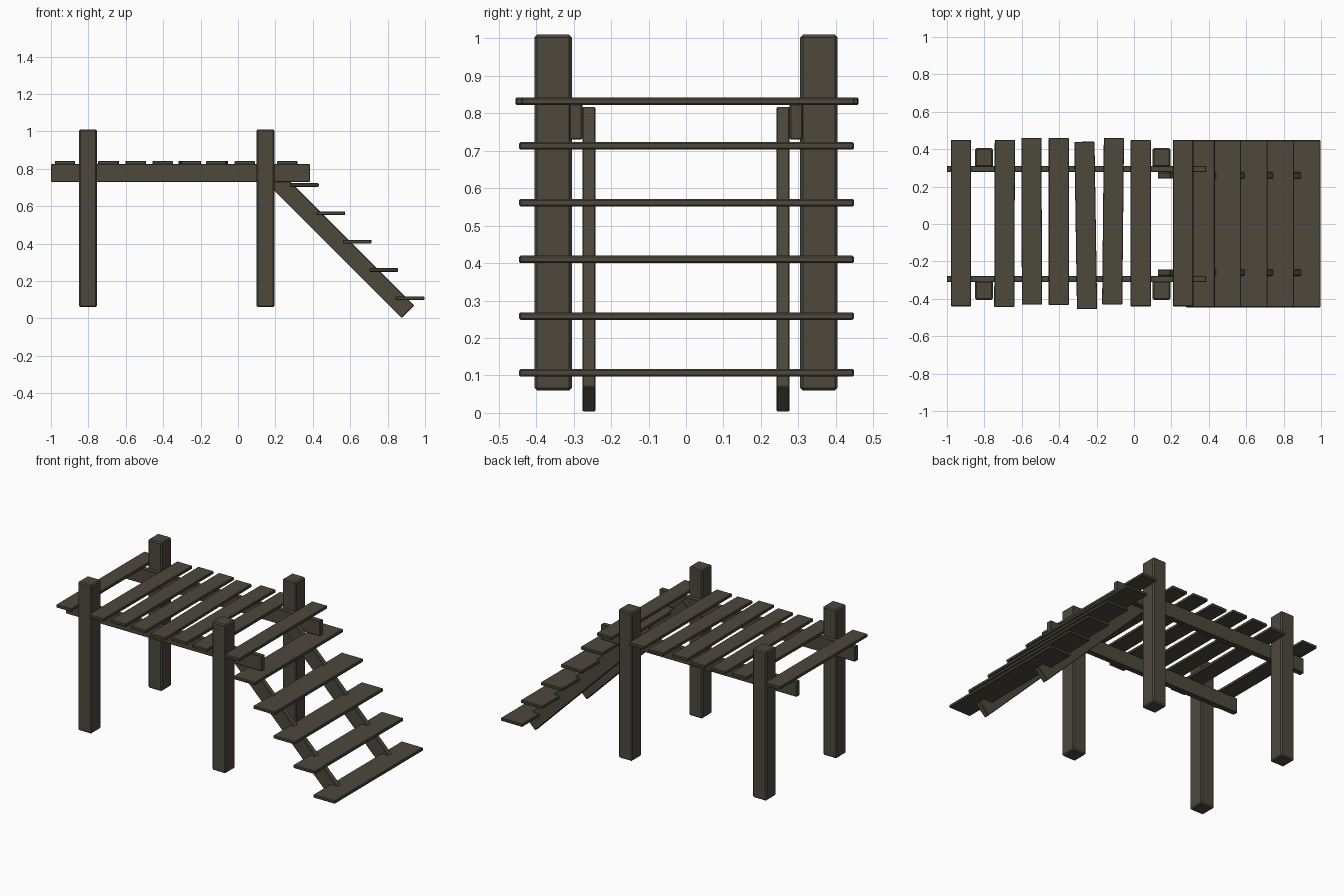
import bpy, bmesh, math
from mathutils import Matrix

if "Cube" in bpy.data.objects:
    bpy.data.objects.remove(bpy.data.objects["Cube"])

wood = bpy.data.materials.new("dark weathered wood")
wood.diffuse_color = (0.074, 0.065, 0.046, 1)
wood.use_nodes = True
wood.node_tree.nodes["Principled BSDF"].inputs["Base Color"].default_value = wood.diffuse_color


def board(name, x, y, z, bevel, turn=0, axis='Z'):
    """Chamfered timber from (min, max) extents, turned about its centre."""
    size = [b - a for a, b in (x, y, z)]
    centre = [(a + b) / 2 for a, b in (x, y, z)]
    bm = bmesh.new()
    bmesh.ops.create_cube(bm, size=1)
    bmesh.ops.scale(bm, vec=size, verts=bm.verts)
    bmesh.ops.bevel(bm, geom=bm.edges[:], offset=bevel, segments=1,
                    affect='EDGES')
    bmesh.ops.rotate(bm, verts=bm.verts, cent=(0, 0, 0),
                     matrix=Matrix.Rotation(math.radians(turn), 3, axis))
    mesh = bpy.data.meshes.new(name)
    bm.to_mesh(mesh)
    bm.free()
    mesh.materials.append(wood)
    ob = bpy.data.objects.new(name, mesh)
    ob.location = centre
    bpy.context.collection.objects.link(ob)
    return ob


for s, side in ((-1, "front"), (1, "back")):
    def span(a, b):
        return (a, b) if s > 0 else (-b, -a)

    # Square posts
    for x, end in ((-0.802, "left"), (0.147, "right")):
        board(f"{side}_{end}_post", (x - 0.048, x + 0.048),
              span(0.305, 0.405), (0.06, 1.01), 0.007)

    # Long beam under the deck
    board(f"{side}_beam", (-1.0, 0.385), span(0.277, 0.311),
          (0.73, 0.825), 0.003)

    # Sloping stair stringer, ends cut square
    cx, cz, half, deep = 0.5335, 0.4105, 0.53, 0.0475
    board(f"{side}_stringer", (cx - half, cx + half), span(0.242, 0.277),
          (cz - deep, cz + deep), 0.003, 45, 'Y')

# Deck planks: centre x, y start, y end, slight skew in degrees
planks = [(-0.925, -0.44, 0.45, 0), (-0.692, -0.443, 0.45, -0.2),
          (-0.547, -0.431, 0.46, 0.2), (-0.402, -0.433, 0.46, 0),
          (-0.258, -0.455, 0.44, 0.9), (-0.112, -0.431, 0.46, -0.6),
          (0.036, -0.44, 0.45, 0), (0.263, -0.44, 0.45, 0)]
for i, (x, y0, y1, skew) in enumerate(planks):
    board(f"deck_plank_{i + 1}", (x - 0.054, x + 0.054), (y0, y1),
          (0.823, 0.842), 0.003, skew)

# Stair treads
for i in range(5):
    x, z = 0.355 + 0.1413 * i, 0.713 - 0.1515 * i
    board(f"stair_tread_{i + 1}", (x - 0.077, x + 0.077), (-0.446, 0.449),
          (z - 0.01, z + 0.01), 0.004)
